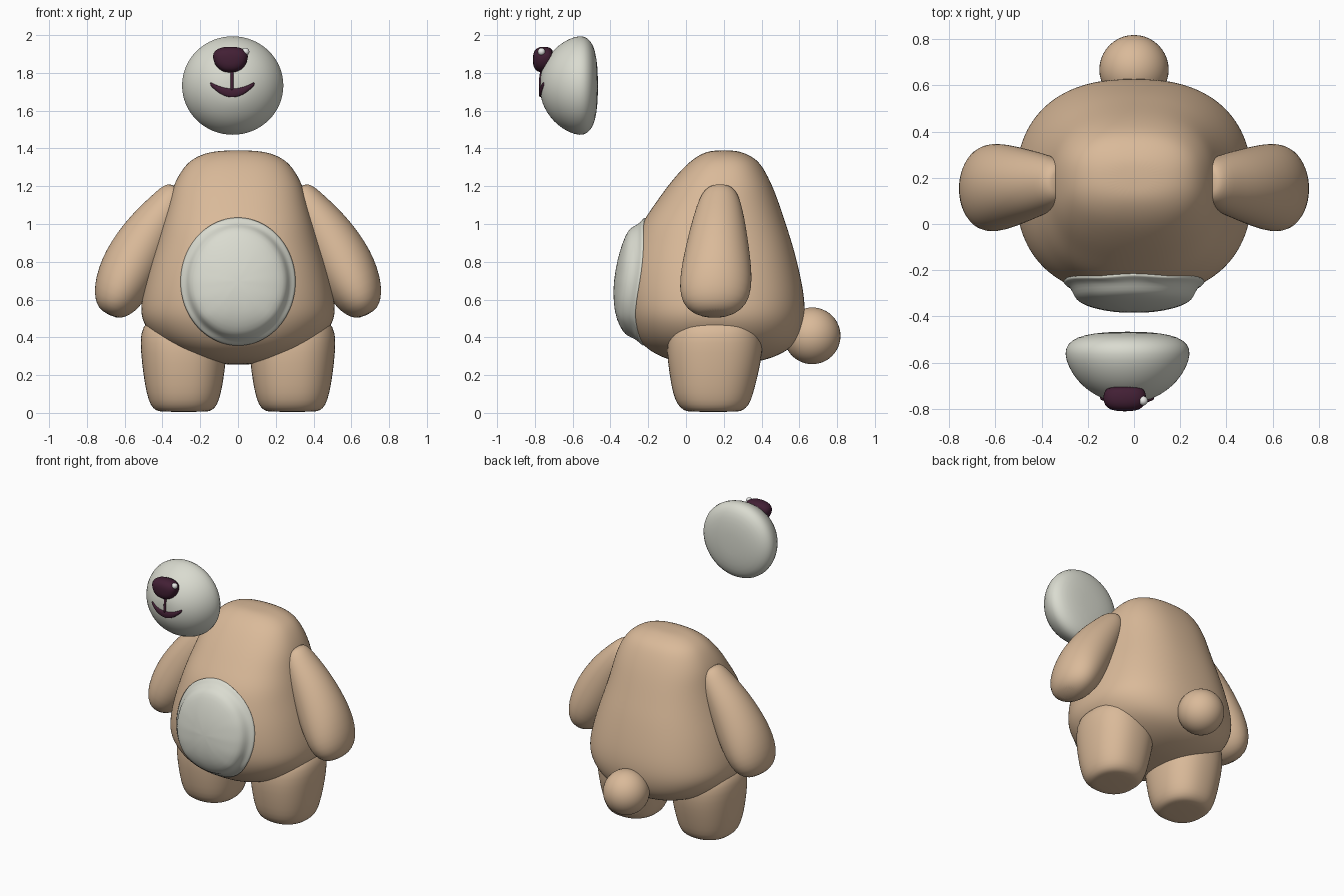
import bpy, bmesh, math
from mathutils import Vector

if "Cube" in bpy.data.objects:
    bpy.data.objects.remove(bpy.data.objects["Cube"])


def material(name, rgb):
    m = bpy.data.materials.new(name)
    m.use_nodes = True
    m.diffuse_color = (*rgb, 1)
    m.node_tree.nodes["Principled BSDF"].inputs["Base Color"].default_value = (*rgb, 1)
    return m


TAN = material("tan fur", (0.70, 0.49, 0.32))
CREAM = material("cream fur", (0.70, 0.71, 0.63))
PLUM = material("dark plum", (0.055, 0.014, 0.035))
WHITE = material("white shine", (0.85, 0.85, 0.83))
X, Y, Z = Vector((1, 0, 0)), Vector((0, 1, 0)), Vector((0, 0, 1))


def oval(centre, u, v, power=2.0, sides=32):
    """Superellipse ring around centre, with half axes u and v."""
    pts = []
    for i in range(sides):
        a = math.tau * i / sides
        c, s = math.cos(a), math.sin(a)
        pts.append(Vector(centre)
                   + u * math.copysign(abs(c) ** (2 / power), c)
                   + v * math.copysign(abs(s) ** (2 / power), s))
    return pts


def loft(name, rings, mat, levels=1):
    """Skin a list of rings, cap both ends and smooth."""
    bm = bmesh.new()
    rows = [[bm.verts.new(p) for p in ring] for ring in rings]
    n = len(rows[0])
    for a, b in zip(rows, rows[1:]):
        for i in range(n):
            j = (i + 1) % n
            bm.faces.new((a[i], a[j], b[j], b[i]))
    bm.faces.new(rows[0])
    bm.faces.new(rows[-1])
    bmesh.ops.recalc_face_normals(bm, faces=bm.faces)
    return finish(name, bm, mat, levels)


def finish(name, bm, mat, levels=0):
    for f in bm.faces:
        f.smooth = True
    mesh = bpy.data.meshes.new(name)
    bm.to_mesh(mesh)
    bm.free()
    mesh.materials.append(mat)
    ob = bpy.data.objects.new(name, mesh)
    bpy.context.collection.objects.link(ob)
    if levels:
        mod = ob.modifiers.new("smooth", "SUBSURF")
        mod.levels = mod.render_levels = levels
    return ob


def ball(name, centre, radius, mat):
    bm = bmesh.new()
    bmesh.ops.create_uvsphere(bm, u_segments=40, v_segments=24, radius=radius)
    bmesh.ops.translate(bm, vec=centre, verts=bm.verts)
    return finish(name, bm, mat)


def sample(table, t):
    """Linear interpolation of rows keyed by their first, rising value."""
    t = min(max(t, table[0][0]), table[-1][0])
    for a, b in zip(table, table[1:]):
        if t <= b[0]:
            k = (t - a[0]) / (b[0] - a[0])
            return [p + (q - p) * k for p, q in zip(a, b)]


# Body: height, half width, front y, back y
BODY = [(0.255, 0.08, 0.08, 0.28), (0.275, 0.20, -0.07, 0.40),
        (0.30, 0.28, -0.14, 0.48), (0.34, 0.37, -0.21, 0.555),
        (0.40, 0.455, -0.265, 0.605), (0.50, 0.52, -0.31, 0.632),
        (0.60, 0.513, -0.32, 0.63), (0.70, 0.492, -0.315, 0.613),
        (0.80, 0.465, -0.30, 0.59), (0.90, 0.432, -0.275, 0.563),
        (1.00, 0.402, -0.24, 0.53), (1.10, 0.372, -0.17, 0.497),
        (1.20, 0.347, -0.10, 0.46), (1.30, 0.292, -0.015, 0.41),
        (1.35, 0.235, 0.045, 0.365), (1.38, 0.16, 0.10, 0.30),
        (1.39, 0.07, 0.15, 0.25)]
POWER = 2.4
loft("body", [oval((0, (f + b) / 2, z), X * w, Y * (b - f) / 2, POWER)
              for z, w, f, b in BODY], TAN, 2)


def body_front(x, z):
    _, w, f, b = sample(BODY, z)
    k = max(0, 1 - abs(x / w) ** POWER) ** (1 / POWER)
    return (f + b) / 2 - k * (b - f) / 2


# Belly patch: flush border with a raised pad (radius factor, lift)
rings = []
for r, lift in [(1.0, -0.01), (0.995, 0.006), (0.93, 0.008), (0.88, 0.014),
                (0.84, 0.04), (0.78, 0.056), (0.6, 0.062), (0.35, 0.066), (0.1, 0.067)]:
    ring = oval((0, 0, 0.695), X * 0.31 * r, Z * 0.345 * r, sides=48)
    for p in ring:
        p.y = body_front(p.x, p.z) - lift
    rings.append(ring)
loft("belly_patch", rings, CREAM)

# Limbs
LEG = [(0.005, 0.12, 0.13, 0.145), (0.012, 0.15, 0.155, 0.145),
       (0.04, 0.177, 0.19, 0.145), (0.10, 0.197, 0.213, 0.143),
       (0.20, 0.215, 0.235, 0.147), (0.32, 0.228, 0.255, 0.152),
       (0.42, 0.232, 0.25, 0.155), (0.49, 0.20, 0.22, 0.16), (0.53, 0.10, 0.12, 0.16)]
# Arm: distance along, inner and outer offset, half depth
ARM = [(-0.012, 0.03, 0.07, 0.04), (0.0, -0.02, 0.09, 0.07),
       (0.03, -0.05, 0.11, 0.095), (0.084, -0.07, 0.132, 0.115),
       (0.18, -0.08, 0.17, 0.137), (0.284, -0.085, 0.20, 0.156),
       (0.40, -0.09, 0.22, 0.175), (0.50, -0.088, 0.224, 0.188),
       (0.60, -0.077, 0.211, 0.192), (0.68, -0.056, 0.183, 0.172),
       (0.73, -0.02, 0.145, 0.125), (0.753, 0.02, 0.10, 0.06)]
for side, s in (("left", 1), ("right", -1)):
    loft(side + "_leg", [oval((s * 0.287, cy, z), X * w, Y * d, 2.3)
                         for z, w, d, cy in LEG], TAN)
    along = Vector((s * 0.437, -0.04, -0.9))
    across = Vector((s * 0.9, 0, 0.437))
    shoulder = Vector((s * 0.30, 0.18, 1.17))
    loft(side + "_arm", [oval(shoulder + along * t + across * (lo + hi) / 2,
                              across * (hi - lo) / 2, Y * d)
                         for t, lo, hi, d in ARM], TAN)

ball("tail", (0, 0.668, 0.408), 0.15, TAN)

# Muzzle: depth y, radius
MUZZLE = [(-0.772, 0.03), (-0.767, 0.075), (-0.75, 0.122), (-0.72, 0.172),
          (-0.68, 0.217), (-0.62, 0.257), (-0.56, 0.275), (-0.52, 0.262),
          (-0.49, 0.222), (-0.473, 0.15), (-0.466, 0.06)]
MX, MZ = -0.028, 1.733
loft("muzzle", [oval((MX, y, MZ), X * r, Z * r * 0.972) for y, r in MUZZLE], CREAM)


def muzzle_front(x, z):
    r = math.hypot(x - MX, z - MZ)
    return sample([(rad, y) for y, rad in MUZZLE[:7]], r)[1]


# Nose: rounded, broader at the top
rings = []
for y, k in [(-0.70, 0.8), (-0.73, 0.97), (-0.76, 1.0), (-0.785, 0.92),
             (-0.803, 0.7), (-0.811, 0.3)]:
    ring = oval((0, y, 0), X * 0.092 * k, Z * 0.07 * k, 2.3)
    for p in ring:
        p.x = p.x * (1 + 2.6 * p.z) - 0.04
        p.z += 1.87
    rings.append(ring)
loft("nose", rings, PLUM)
ball("nose_shine", (0.04, -0.765, 1.912), 0.02, WHITE)

# Mouth: vertical line and a smile that is thicker in the middle
loft("mouth_line", [oval((-0.032, muzzle_front(-0.032, z), z), X * 0.009, Y * 0.007, sides=12)
                    for z in (1.70, 1.73, 1.76, 1.79, 1.82)], PLUM)
rings = []
for i in range(17):
    t = i / 8 - 1
    x, z = -0.03 + 0.118 * t, 1.694 + 0.05 * t * t
    half = 0.009 + 0.015 * (1 - t * t)
    rings.append(oval((x, muzzle_front(x, z), z), Y * 0.009, Z * half, sides=12))
loft("smile", rings, PLUM)
